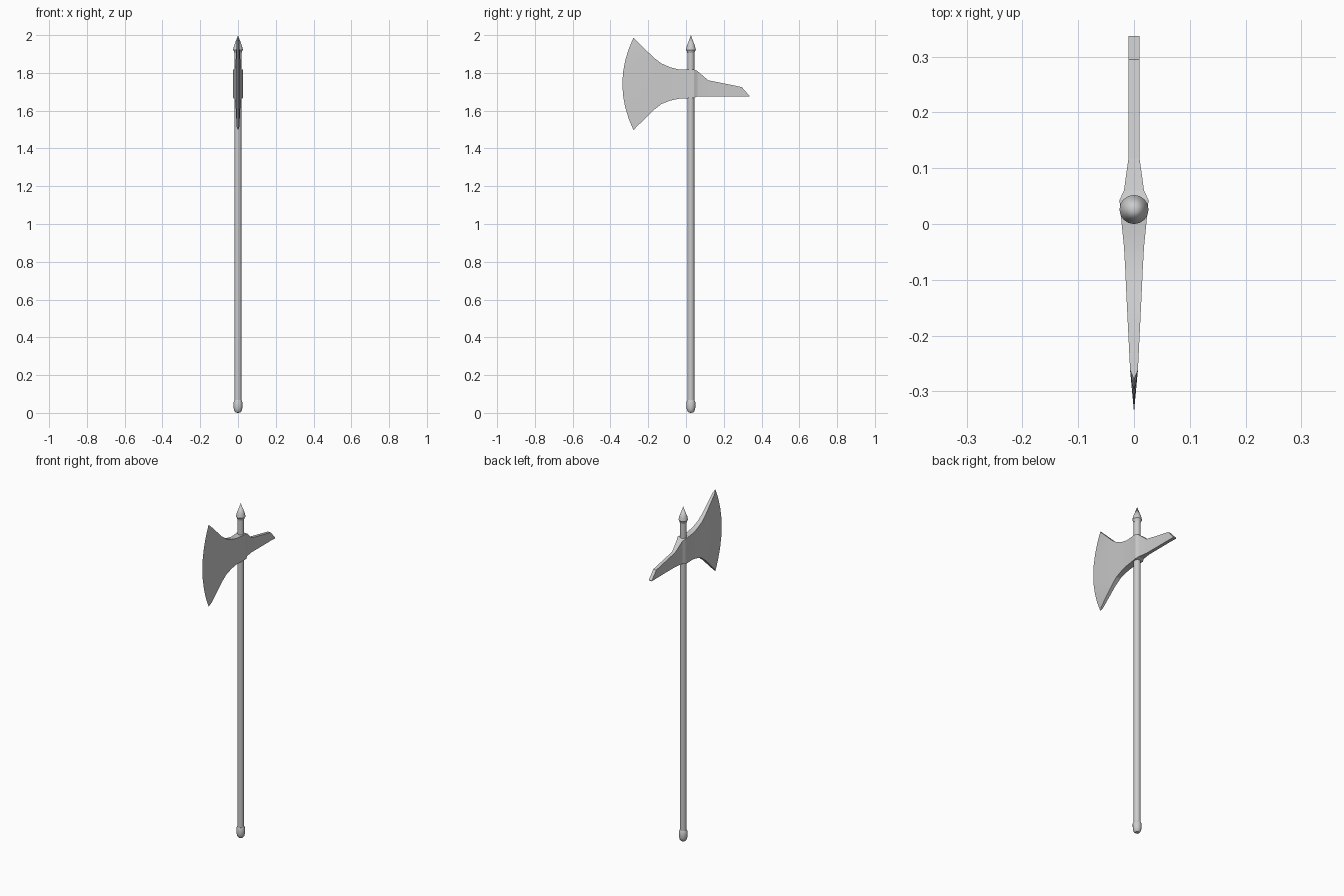
import bpy, bmesh, math

if "Cube" in bpy.data.objects:
    bpy.data.objects.remove(bpy.data.objects["Cube"])

SHAFT_Y = 0.026


def finish(name, bm, angle):
    bmesh.ops.recalc_face_normals(bm, faces=bm.faces)
    mesh = bpy.data.meshes.new(name)
    bm.to_mesh(mesh)
    bm.free()
    ob = bpy.data.objects.new(name, mesh)
    bpy.context.collection.objects.link(ob)
    bpy.ops.object.select_all(action='DESELECT')
    ob.select_set(True)
    bpy.context.view_layer.objects.active = ob
    bpy.ops.object.shade_smooth_by_angle(angle=math.radians(angle))
    return ob


def lathe(name, profile, sides=16):
    """Spin a (radius, z) profile about the shaft axis."""
    bm = bmesh.new()
    verts = [bm.verts.new((r, 0, z)) for r, z in profile]
    edges = [bm.edges.new(p) for p in zip(verts, verts[1:])]
    bmesh.ops.spin(bm, geom=verts + edges, cent=(0, 0, 0), axis=(0, 0, 1),
                   angle=math.tau, steps=sides, use_duplicate=False)
    bmesh.ops.remove_doubles(bm, verts=bm.verts, dist=1e-5)
    bmesh.ops.translate(bm, verts=bm.verts, vec=(0, SHAFT_Y, 0))
    return finish(name, bm, 30)


# Pole, rounded butt cap and top spike
lathe("shaft", [(0, 0.03), (0.0185, 0.03), (0.0185, 1.92), (0, 1.92)])
lathe("butt_cap", [(0, 0), (0.012, 0.002), (0.019, 0.01), (0.023, 0.025),
                   (0.024, 0.055), (0.019, 0.067), (0, 0.067)])
lathe("top_spike", [(0, 1.905), (0.019, 1.905), (0.022, 1.915),
                    (0.026, 1.922), (0.022, 1.94), (0, 2.0)])

# Axe head: sections from cutting edge to back beak (y, z bottom, z top, half width)
SECTIONS = [
    (-0.278, 1.497, 1.987, 0.0),
    (-0.262, 1.514, 1.970, 0.007),
    (-0.170, 1.604, 1.880, 0.0115),
    (-0.130, 1.635, 1.850, 0.0135),
    (-0.085, 1.653, 1.830, 0.0155),
    (-0.040, 1.663, 1.819, 0.018),
    (0.000, 1.665, 1.818, 0.022),
    (0.043, 1.668, 1.818, 0.026),
    (0.060, 1.675, 1.810, 0.018),
    (0.117, 1.675, 1.761, 0.010),
    (0.295, 1.675, 1.725, 0.010),
    (0.337, 1.674, 1.677, 0.010),
]
ROWS = 8

bm = bmesh.new()
loops = []
for k, (y, z0, z1, w) in enumerate(SECTIONS):
    side = {}
    for s in (1, -1):
        side[s] = []
        for i in range(ROWS + 1):
            t = i / ROWS
            bow = 0.059 * (1 - (2 * t - 1) ** 2) if k == 0 else 0
            side[s].append(bm.verts.new((s * w, y - bow, z0 + (z1 - z0) * t)))
    loops.append(side[1] + side[-1][::-1])
for a, b in zip(loops, loops[1:]):
    for i in range(len(a)):
        j = (i + 1) % len(a)
        bm.faces.new((a[i], a[j], b[j], b[i]))
bm.faces.new(loops[-1])
# Weld the zero-width cutting edge
bmesh.ops.remove_doubles(bm, verts=bm.verts, dist=1e-5)
finish("axe_head", bm, 15)
